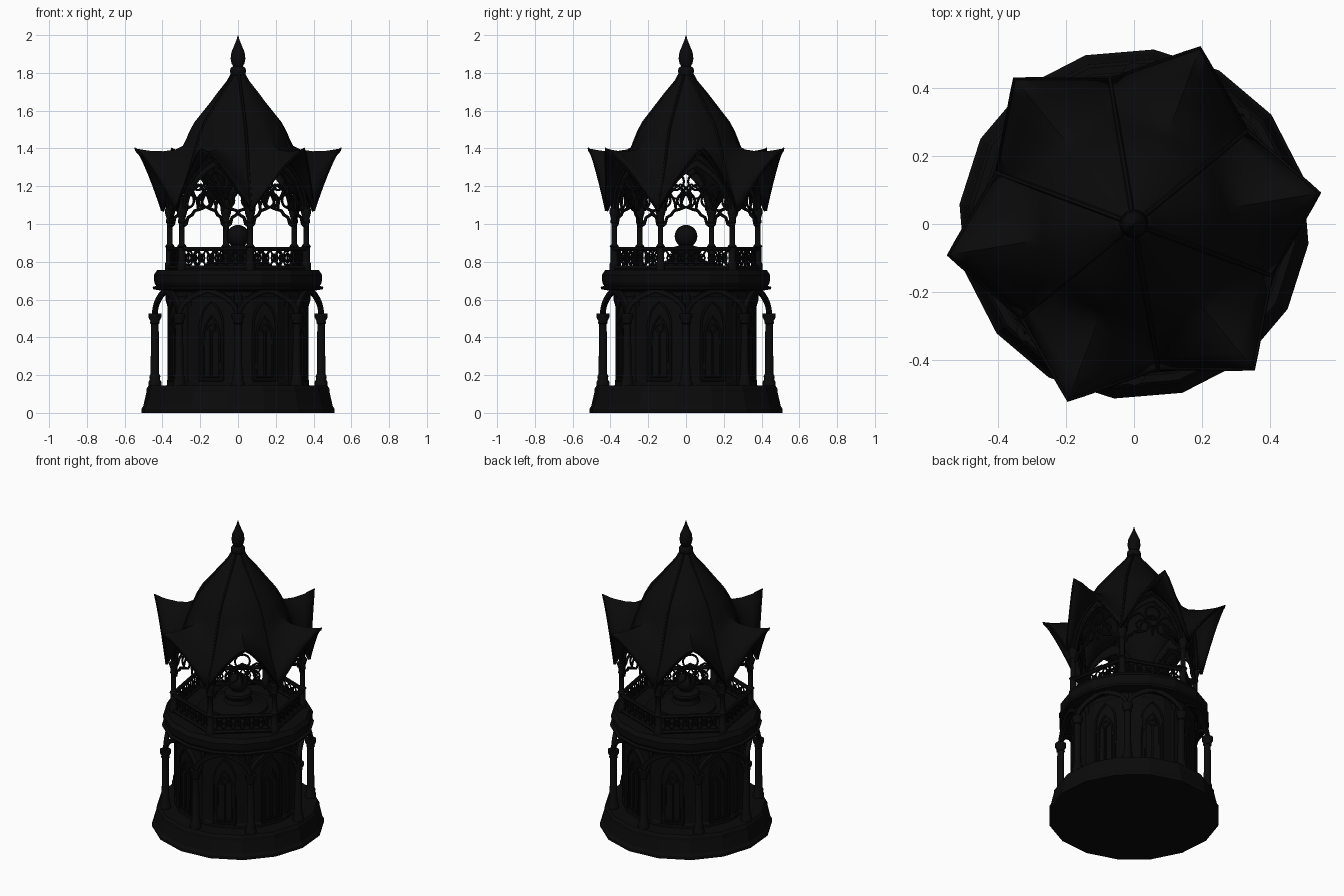
import bpy, bmesh
from math import sin, cos, radians, pi
from mathutils import Vector

if "Cube" in bpy.data.objects:
    bpy.data.objects.remove(bpy.data.objects["Cube"])

dark = bpy.data.materials.new("dark_stone")
dark.diffuse_color = (0.003, 0.003, 0.003, 1)
dark.use_nodes = True
dark.node_tree.nodes["Principled BSDF"].inputs["Base Color"].default_value = dark.diffuse_color

def finish(name, mesh, smooth=None):
    ob = bpy.data.objects.new(name, mesh)
    bpy.context.collection.objects.link(ob)
    mesh.materials.clear()
    mesh.materials.append(dark)
    if smooth:
        bpy.ops.object.select_all(action='DESELECT')
        ob.select_set(True)
        bpy.context.view_layer.objects.active = ob
        bpy.ops.object.shade_smooth_by_angle(angle=radians(smooth))
    return ob

def lathe(name, prof, n, off=0, spots=((0, 0),), smooth=None):
    """Turned (radius, z) profile, capped, repeated at each spot."""
    bm = bmesh.new()
    for cx, cy in spots:
        rows = [[bm.verts.new((cx + r * cos(radians(off) + 2 * pi * i / n),
                               cy + r * sin(radians(off) + 2 * pi * i / n), z))
                 for i in range(n)] for r, z in prof]
        for a, b in zip(rows, rows[1:]):
            for i in range(n):
                bm.faces.new((a[i], a[(i + 1) % n], b[(i + 1) % n], b[i]))
        bm.faces.new(rows[0][::-1])
        bm.faces.new(rows[-1])
    me = bpy.data.meshes.new(name)
    bm.to_mesh(me)
    bm.free()
    return finish(name, me, smooth)

def tubes(name, paths, r, res=1):
    """Round bars along (points, closed) paths, as one mesh."""
    cu = bpy.data.curves.new(name + "_path", 'CURVE')
    cu.dimensions, cu.bevel_depth, cu.bevel_resolution = '3D', r, res
    cu.use_fill_caps = True
    for pts, closed in paths:
        sp = cu.splines.new('POLY')
        sp.points.add(len(pts) - 1)
        for p, co in zip(sp.points, pts):
            p.co = (*co, 1)
        sp.use_cyclic_u = closed
    tmp = bpy.data.objects.new(name + "_path", cu)
    bpy.context.collection.objects.link(tmp)
    dg = bpy.context.evaluated_depsgraph_get()
    me = bpy.data.meshes.new_from_object(tmp.evaluated_get(dg))
    bpy.data.objects.remove(tmp)
    return finish(name, me, 40)

def on_side(ang, dist, pts):
    """Place (across, z) points on the wall facing ang."""
    a = radians(ang)
    return [Vector((dist * cos(a) - s * sin(a), dist * sin(a) + s * cos(a), z)) for s, z in pts]

def pointed(cx, hw, z0, z1, n=7):
    half = [(hw * (2 * cos(pi / 3 * i / n) - 1), z0 + (z1 - z0) * sin(pi / 3 * i / n) / sin(pi / 3))
            for i in range(n + 1)]
    return [(cx - s, z) for s, z in half] + [(cx + s, z) for s, z in half[-2::-1]]

def circle(cx, cz, r, n=14):
    return [(cx + r * cos(2 * pi * i / n), cz + r * sin(2 * pi * i / n)) for i in range(n)]

def band(name, sides, dist, inner, outer, thick):
    """Flat strip between two lines, repeated on each side and thickened."""
    bm = bmesh.new()
    for ang in sides:
        a = [bm.verts.new(p) for p in on_side(ang, dist, inner)]
        b = [bm.verts.new(p) for p in on_side(ang, dist, outer)]
        for i in range(len(a) - 1):
            bm.faces.new((a[i], a[i + 1], b[i + 1], b[i]))
    me = bpy.data.meshes.new(name)
    bm.to_mesh(me)
    bm.free()
    ob = finish(name, me)
    m = ob.modifiers.new("thick", 'SOLIDIFY')
    m.thickness, m.offset = thick, 0

def spots(r, n, off):
    return [(r * cos(radians(off + 360 * i / n)), r * sin(radians(off + 360 * i / n))) for i in range(n)]

OFF = -6.5
eight = [45 * i for i in range(8)]
bays = [22.5 + a for a in eight]
six = [9.5 + 60 * i for i in range(6)]          # roof tips and pavilion sides
corners = spots(0.385, 6, 39.5)

# base, drum and ledge
lathe("base", [(.515, 0), (.515, .02), (.505, .035), (.488, .11), (.486, .13), (.476, .145)], 16, OFF)
lathe("drum", [(.382, .14), (.382, .165), (.375, .175), (.375, .61), (.382, .62), (.382, .64), (.40, .665)], 16, 11.25)
lathe("ledge", [(.40, .645), (.452, .655), (.455, .667), (.436, .672), (.446, .69), (.448, .73),
                (.438, .745), (.43, .757)], 16, OFF)

# lower columns and arcade
lathe("lower_columns", [(.034, .14), (.034, .165), (.027, .175), (.029, .195), (.023, .205), (.02, .47),
      (.026, .475), (.024, .487), (.034, .505), (.034, .525)], 12, 0, spots(.44, 8, 0), 40)
lathe("lower_pilasters", [(.022, .14), (.017, .19), (.017, .56), (.028, .6), (.028, .63)], 8, 0,
      spots(.356, 8, 0), 40)
band("arcade_arches", bays, .407, pointed(0, .158, .52, .64), pointed(0, .178, .52, .665), .025)
tubes("arcade_moulding", [(on_side(a, .413, pointed(0, .158, .52, .64)), False) for a in bays], .007)

# windows on the drum
frames = []
for a in bays:
    for hw, z0, z1, top in ((.066, .17, .46, .59), (.045, .19, .40, .51)):
        frames.append((on_side(a, .37, [(-hw, z0)] + pointed(0, hw, z1, top) + [(hw, z0)]), True))
    frames.append((on_side(a, .37, [(0, .19), (0, .43)]), False))
    frames.append((on_side(a, .37, circle(0, .45, .02)), True))
tubes("window_frames", frames, .008)

# pavilion columns
lathe("upper_columns", [(.026, .75), (.026, .79), (.02, .8), (.02, .875), (.026, .88), (.015, .895), (.015, 1.0),
      (.022, 1.01), (.018, 1.03), (.027, 1.06), (.027, 1.075), (.016, 1.09), (.016, 1.13)], 10, 0, corners, 40)

# balustrade
rails, bars = [], []
D = .385 * cos(pi / 6)
for a in six:
    for z in (.768, .868):
        rails.append((on_side(a, D + .005, [(-.19, z), (.19, z)]), False))
    for k in range(6):
        s = -.165 + .055 * k
        bars.append((on_side(a, D, [(s, .775), (s + .055, .865)]), False))
        bars.append((on_side(a, D, [(s + .055, .775), (s, .865)]), False))
        bars.append((on_side(a, D, circle(s + .0275, .82, .019, 8)), True))
tubes("balustrade_rails", rails, .013)
tubes("balustrade_lattice", bars, .005)

# tracery between the columns
thick, thin = [], []
for a in six:
    thick.append((on_side(a, D, pointed(0, .168, 1.07, 1.31)), False))
    thick.append((on_side(a, D + .015, pointed(0, .178, 1.08, 1.345)), False))
    for cx in (-.085, 0, .085):
        thin.append((on_side(a, D, pointed(cx, .085, 1.075, 1.21)), False))
    for cx, cz, r in ((0, 1.225, .045), (-.065, 1.125, .038), (.065, 1.125, .038), (0, 1.17, .035)):
        thin.append((on_side(a, D, circle(cx, cz, r)), True))
    for m in (-1, 1):
        thick.append((on_side(a, D, [(m * .183, .99), (m * .168, 1.0), (m * .158, 1.035), (m * .135, 1.048),
                                     (m * .12, 1.07), (m * .09, 1.078), (m * .06, 1.09)]), False))
tubes("tracery_main", thick, .009)
tubes("tracery_fine", thin, .0065)
band("gable_walls", six, D, pointed(0, .17, 1.07, 1.31), pointed(0, .182, 1.07, 1.365), .02)

# roof: six petals blending a valley profile into a tip profile
S = [(.03, 1.8), (.055, 1.755), (.11, 1.69), (.18, 1.6), (.227, 1.54), (.255, 1.49), (.275, 1.44), (.298, 1.38),
     (.325, 1.30), (.358, 1.22), (.398, 1.14), (.43, 1.07)]
C = [(.03, 1.8), (.055, 1.755), (.11, 1.69), (.183, 1.6), (.232, 1.54), (.26, 1.49), (.277, 1.45), (.295, 1.415),
     (.335, 1.394), (.40, 1.385), (.48, 1.388), (.552, 1.4)]
N, last = 6, len(S) - 1

def roof_point(ang, k, u):
    f, m = abs(u), (k / last) ** 2
    (rc, zc), (rs, zs) = C[k], S[k]
    t = pi / 6 * u
    polar = Vector(((rc + (rs - rc) * f) * cos(t), (rc + (rs - rc) * f) * sin(t)))
    line = Vector((rc + (rs * cos(pi / 6) - rc) * f, rs * .5 * u))
    p = polar.lerp(line, m)
    z = zc + (zs - zc) * f ** (1 + .3 * m)
    a = radians(ang)
    return Vector((p.x * cos(a) - p.y * sin(a), p.x * sin(a) + p.y * cos(a), z))

bm = bmesh.new()
for a in six:
    grid = [[bm.verts.new(roof_point(a, k, j / N)) for j in range(-N, N + 1)] for k in range(last + 1)]
    for k in range(last):
        for j in range(2 * N):
            bm.faces.new((grid[k][j], grid[k + 1][j], grid[k + 1][j + 1], grid[k][j + 1]))
bmesh.ops.remove_doubles(bm, verts=bm.verts, dist=.0005)
me = bpy.data.meshes.new("roof")
bm.to_mesh(me)
bm.free()
roof = finish("roof", me, 35)
mod = roof.modifiers.new("thick", 'SOLIDIFY')
mod.thickness, mod.offset = .012, -1
tubes("roof_ribs", [([roof_point(a, k, 1) for k in range(last + 1)], False) for a in six], .008)
tubes("roof_edges", [([roof_point(a, last, j / N) for j in range(-N, N + 1)], False) for a in six], .005)

# finial
lathe("finial", [(.03, 1.77), (.036, 1.79), (.043, 1.805), (.04, 1.825), (.026, 1.835), (.034, 1.85), (.039, 1.875),
      (.035, 1.91), (.02, 1.945), (.008, 1.975), (.001, 2.0)], 20, 0, smooth=50)

# pedestal and orb
lathe("pedestal", [(.24, .75), (.24, .77), (.18, .772), (.18, .79), (.12, .8), (.085, .815), (.075, .84),
                   (.085, .86), (.08, .875), (.04, .885), (.035, .9)], 24, smooth=35)
bpy.ops.mesh.primitive_uv_sphere_add(segments=24, ring_count=14, radius=.06, location=(0, 0, .935))
orb = bpy.context.object
orb.name = "orb"
orb.data.materials.append(dark)
bpy.ops.object.shade_smooth()
